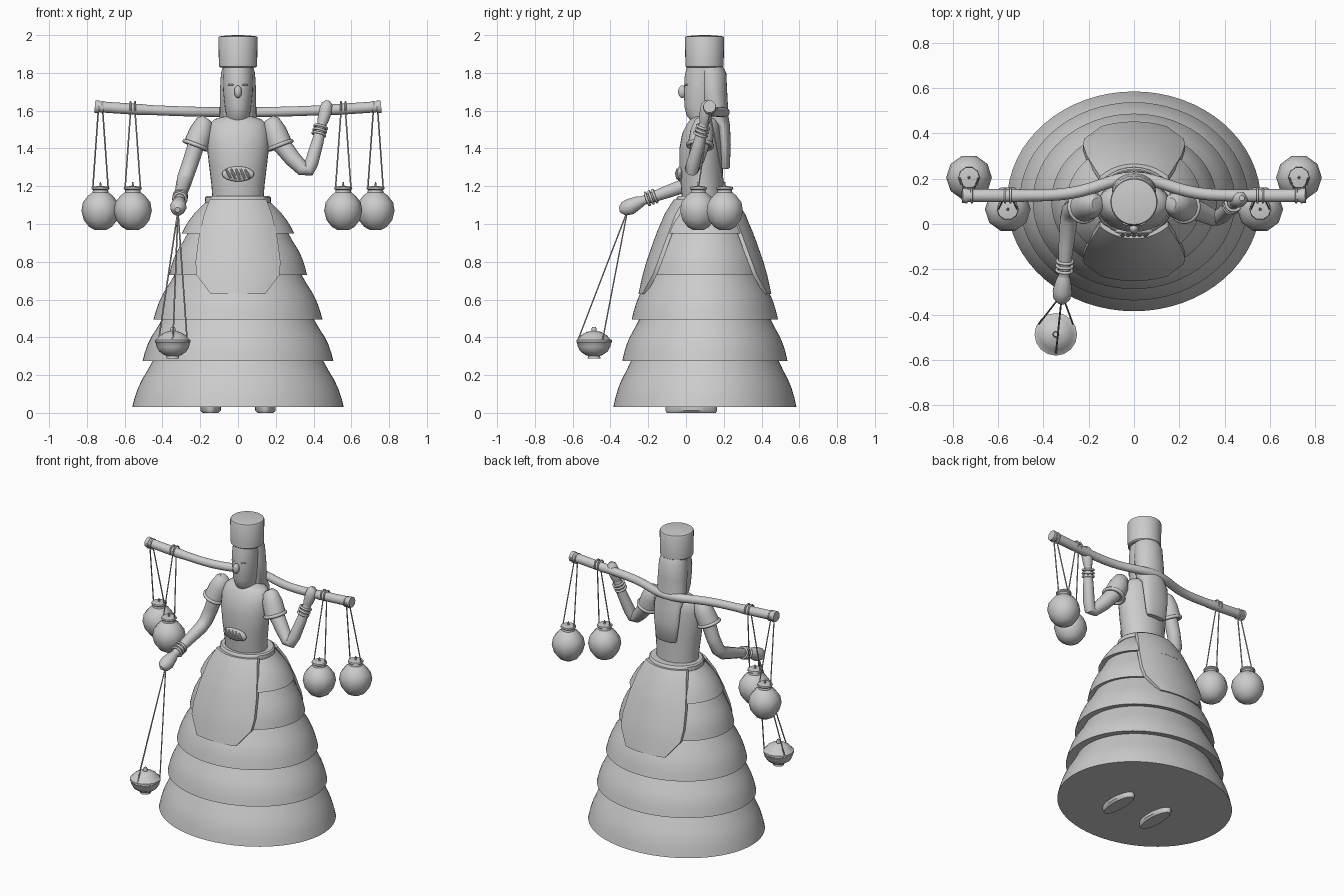
import bpy, bmesh, math
from mathutils import Vector

grey = bpy.data.materials.new("clay_grey")
grey.diffuse_color = (0.6, 0.6, 0.6, 1)


def finish(name, bm, angle=0.7):
    bmesh.ops.recalc_face_normals(bm, faces=bm.faces)
    me = bpy.data.meshes.new(name)
    bm.to_mesh(me)
    bm.free()
    ob = bpy.data.objects.new(name, me)
    bpy.context.collection.objects.link(ob)
    me.materials.append(grey)
    for o in bpy.context.selected_objects:
        o.select_set(False)
    ob.select_set(True)
    bpy.context.view_layer.objects.active = ob
    bpy.ops.object.shade_smooth_by_angle(angle=angle)
    return ob


def skin(bm, rings):
    """Join rings of points into a closed, capped surface."""
    vs = [[bm.verts.new(p) for p in r] for r in rings]
    n = len(vs[0])
    for a, b in zip(vs, vs[1:]):
        for i in range(n):
            j = (i + 1) % n
            bm.faces.new((a[i], a[j], b[j], b[i]))
    bm.faces.new(vs[0])
    bm.faces.new(vs[-1])


def loft(name, secs, n=32, angle=0.7):
    """Stack of horizontal ellipses: (z, centre x, centre y, rx, ry)."""
    bm = bmesh.new()
    turn = [math.tau * i / n for i in range(n)]
    skin(bm, [[(cx + rx * math.cos(t), cy + ry * math.sin(t), z) for t in turn]
              for z, cx, cy, rx, ry in secs])
    return finish(name, bm, angle)


def tube(name, pts, radii, n=12):
    """Round tube through points with a radius at each one."""
    pts = [Vector(p) for p in pts]
    rings = []
    for i, p in enumerate(pts):
        d = (pts[min(i + 1, len(pts) - 1)] - pts[max(i - 1, 0)]).normalized()
        u = d.cross(Vector((0, 1, 0)))
        if u.length < 0.2:
            u = d.cross(Vector((1, 0, 0)))
        u.normalize()
        w = d.cross(u)
        rings.append([p + radii[i] * (u * math.cos(t) + w * math.sin(t))
                      for t in (math.tau * k / n for k in range(n))])
    bm = bmesh.new()
    skin(bm, rings)
    return finish(name, bm)


def torus(name, c, axis, major, minor):
    bpy.ops.mesh.primitive_torus_add(major_radius=major, minor_radius=minor, major_segments=24,
                                     minor_segments=8, location=c)
    ob = bpy.context.object
    ob.name = name
    ob.rotation_euler = Vector(axis).to_track_quat('Z', 'Y').to_euler()
    ob.data.materials.append(grey)
    bpy.ops.object.shade_smooth_by_angle(angle=0.9)


def ball(name, c, size, rot=(0, 0, 0)):
    bpy.ops.mesh.primitive_uv_sphere_add(segments=20, ring_count=12, radius=1, location=c, rotation=rot)
    ob = bpy.context.object
    ob.name = name
    ob.scale = size
    ob.data.materials.append(grey)
    bpy.ops.object.shade_smooth_by_angle(angle=0.9)


# Tiered skirt: each tier is a bowed band with an overhanging hem
tiers = [(0.03, 0.56, 0.275, 0.445), (0.275, 0.505, 0.495, 0.395), (0.495, 0.447, 0.73, 0.33),
         (0.73, 0.365, 0.95, 0.26), (0.95, 0.297, 1.13, 0.155)]
secs = []
for z0, r0, z1, r1 in tiers:
    for k in range(6):
        t = k / 5
        r = r0 + (r1 - r0) * t + 0.018 * math.sin(math.pi * t)
        secs.append((z0 + (z1 - z0) * t + (0.012 if k == 5 and z1 < 1.1 else 0), 0, 0.1, r, r * 0.866))
loft("tiered_skirt", secs, 64, 0.6)
loft("waistband", [(1.11, 0, 0.1, 0.17, 0.148), (1.115, 0, 0.1, 0.176, 0.153),
                   (1.14, 0, 0.1, 0.174, 0.15), (1.148, 0, 0.1, 0.165, 0.142)])

# Front and back aprons hugging the skirt: (z, half width, distance from axis)
rows = [(1.13, 0.15, 0.165), (1.05, 0.18, 0.215), (0.92, 0.21, 0.268), (0.8, 0.225, 0.31),
        (0.73, 0.22, 0.33), (0.63, 0.145, 0.352)]
for name, s in (("front_apron", -1), ("back_apron", 1)):
    bm = bmesh.new()
    shells = []
    for inset in (0, 0.022):
        g = []
        for z, w, off in rows:
            xs = [w * k / 6 for k in range(-6, 7)]
            g.append([bm.verts.new((x, 0.1 + s * (off * math.sqrt(1 - (x * 0.82 / off) ** 2) - inset), z))
                      for x in xs])
        for a, b in zip(g, g[1:]):
            for i in range(12):
                bm.faces.new((a[i], a[i + 1], b[i + 1], b[i]))
        shells.append(g[0] + [r[-1] for r in g[1:-1]] + g[-1][::-1] + [r[0] for r in g[-2:0:-1]])
    o, q = shells
    for i in range(len(o)):
        j = (i + 1) % len(o)
        bm.faces.new((o[i], o[j], q[j], q[i]))
    finish(name, bm)

# Torso and the slatted oval on the belly
loft("torso", [(1.12, 0, 0.09, 0.135, 0.11), (1.2, 0, 0.085, 0.14, 0.112), (1.3, 0, 0.08, 0.152, 0.115),
               (1.4, 0, 0.08, 0.164, 0.115), (1.48, 0, 0.085, 0.162, 0.105), (1.53, 0, 0.095, 0.15, 0.09),
               (1.555, 0, 0.1, 0.125, 0.075), (1.57, 0, 0.1, 0.07, 0.06)])
ball("belly_oval", (0, -0.032, 1.265), (0.085, 0.018, 0.04))
for k in range(5):
    x = -0.05 + 0.025 * k
    h = 0.028 * math.sqrt(1 - (x / 0.085) ** 2)
    tube("belly_slat", [(x - 0.012, -0.045, 1.265 + h), (x, -0.051, 1.265), (x + 0.012, -0.045, 1.265 - h)],
         [0.005, 0.008, 0.005], 8)

# Head, face, hair and hat
loft("head", [(1.54, 0, 0.09, 0.055, 0.06), (1.575, 0, 0.085, 0.062, 0.082), (1.62, 0, 0.082, 0.07, 0.09),
              (1.7, 0, 0.082, 0.078, 0.093), (1.78, 0, 0.085, 0.08, 0.092), (1.84, 0, 0.09, 0.078, 0.085)])
ball("nose", (0, -0.02, 1.7), (0.02, 0.022, 0.033))
for s in (-1, 1):
    ball("eye", (s * 0.038, 0.001, 1.737), (0.017, 0.006, 0.005), (0, 0, s * 0.4))
loft("hair", [(1.29, 0, 0.205, 0.065, 0.018), (1.3, 0, 0.208, 0.075, 0.024), (1.42, 0, 0.205, 0.09, 0.032),
              (1.52, 0, 0.195, 0.095, 0.038), (1.57, 0, 0.155, 0.097, 0.07), (1.7, 0, 0.142, 0.096, 0.076),
              (1.8, 0, 0.135, 0.09, 0.078), (1.835, 0, 0.125, 0.08, 0.07)])
loft("hat", [(1.828, 0, 0.098, 0.093, 0.093), (1.835, 0, 0.098, 0.101, 0.101), (1.985, 0, 0.098, 0.104, 0.104),
             (1.993, 0, 0.098, 0.1, 0.1), (1.998, 0, 0.098, 0.06, 0.06), (2.0, 0, 0.098, 0.02, 0.02)])

# Short puffed sleeves with cuffs
for s in (-1, 1):
    tube("sleeve", [(s * 0.165, 0.09, 1.56), (s * 0.175, 0.09, 1.545), (s * 0.195, 0.085, 1.49),
                    (s * 0.224, 0.075, 1.415)], [0.025, 0.045, 0.062, 0.066], 20)
    torus("sleeve_cuff", (s * 0.224, 0.075, 1.417), (s * 0.36, -0.05, -0.93), 0.064, 0.011)


def bracelets(a, b, r):
    a, b = Vector(a), Vector(b)
    for k in range(3):
        torus("bracelet", a + (b - a) * k / 2, b - a, r, 0.007)


# Lowered arm reaching forward
tube("lowered_arm", [(-0.215, 0.08, 1.44), (-0.25, 0.075, 1.33), (-0.278, 0.06, 1.25), (-0.288, 0.02, 1.213),
                     (-0.3, -0.1, 1.17), (-0.31, -0.24, 1.12)],
     [0.045, 0.043, 0.042, 0.04, 0.034, 0.024])
bracelets((-0.305, -0.165, 1.148), (-0.308, -0.205, 1.133), 0.034)
tube("lowered_hand", [(-0.308, -0.22, 1.127), (-0.311, -0.25, 1.115), (-0.316, -0.295, 1.092),
                      (-0.319, -0.33, 1.08), (-0.32, -0.352, 1.075)], [0.022, 0.034, 0.044, 0.038, 0.014])

# Raised arm holding the yoke
tube("raised_arm", [(0.215, 0.08, 1.44), (0.29, 0.055, 1.345), (0.345, 0.03, 1.29), (0.372, 0.03, 1.285),
                    (0.39, 0.04, 1.325), (0.42, 0.07, 1.43), (0.445, 0.095, 1.53)],
     [0.05, 0.044, 0.038, 0.036, 0.036, 0.032, 0.025])
bracelets((0.428, 0.078, 1.475), (0.438, 0.09, 1.513), 0.033)
tube("raised_hand", [(0.442, 0.092, 1.52), (0.45, 0.1, 1.55), (0.464, 0.108, 1.6), (0.472, 0.112, 1.635),
                     (0.476, 0.115, 1.652)], [0.022, 0.03, 0.035, 0.03, 0.012])

# Yoke bowed around the neck
pts = []
for k in range(-16, 17):
    x = 0.75 * k / 16
    pts.append((x, 0.125 + 0.08 * math.exp(-(x / 0.2) ** 2), 1.592 + 0.03 * (x / 0.75) ** 2))
tube("yoke", pts, [0.029 if abs(p[0]) > 0.5 else 0.026 for p in pts], 16)
for s in (-1, 1):
    tube("yoke_end_cap", [(s * 0.735, 0.125, 1.62), (s * 0.758, 0.125, 1.622)], [0.033, 0.033], 16)

# Hanging pots with lids and cords
prof = [(0.968, 0.03), (0.985, 0.06), (1.02, 0.088), (1.07, 0.101), (1.115, 0.093), (1.15, 0.065),
        (1.168, 0.042), (1.18, 0.04), (1.186, 0.048), (1.196, 0.046), (1.2, 0.02)]
for px, py in ((0.728, 0.205), (0.557, 0.065)):
    for s in (-1, 1):
        loft("hanging_pot", [(z, s * px, py, r, r) for z, r in prof], 10)
        tube("pot_knob", [(s * px, py, 1.19), (s * px, py, 1.222)], [0.008, 0.003], 8)
        for d in (-1, 1):
            tx = s * px + d * 0.012
            top = (tx, 0.125, 1.595)
            tube("pot_cord", [top, (s * px + d * 0.041, py, 1.185)], [0.004, 0.004], 6)
            torus("cord_loop", (tx, 0.125, 1.617), (1, 0, 0), 0.03, 0.005)

# Hanging censer with lid and three cords
cx, cy = -0.345, -0.487
prof = [(0.288, 0.034), (0.302, 0.032), (0.306, 0.045), (0.325, 0.072), (0.35, 0.086), (0.37, 0.09),
        (0.374, 0.094), (0.386, 0.094), (0.39, 0.085), (0.41, 0.07), (0.428, 0.04), (0.434, 0.014),
        (0.445, 0.014), (0.455, 0.01)]
loft("censer", [(z, cx, cy, r, r) for z, r in prof], 16)
for a in (30, 150, 270):
    t = math.radians(a)
    tube("censer_cord", [(-0.318, -0.31, 1.07), (cx + 0.088 * math.cos(t), cy + 0.088 * math.sin(t), 0.378)],
         [0.004, 0.004], 6)

# Shoe soles below the hem
for s in (-1, 1):
    loft("shoe", [(0.0, s * 0.145, 0.028, 0.042, 0.13), (0.012, s * 0.145, 0.028, 0.054, 0.137),
                  (0.04, s * 0.145, 0.028, 0.055, 0.137)], 24)
